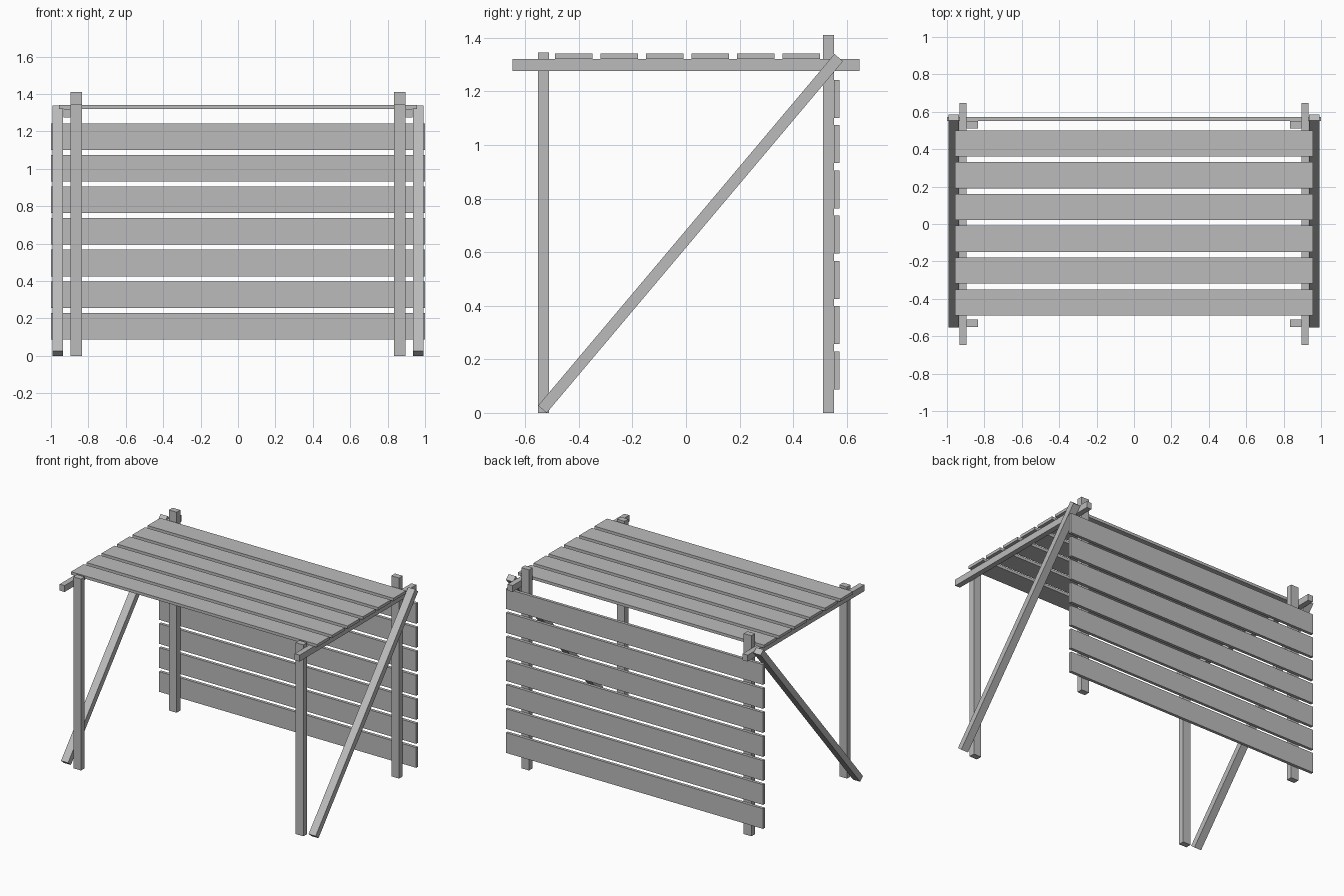
import bpy
from math import atan2, hypot
from mathutils import Vector

cube = bpy.data.objects.get("Cube")
if cube:
    bpy.data.objects.remove(cube, do_unlink=True)

# One plain grey for all the timber
grey = bpy.data.materials.new("timber_grey")
grey.use_nodes = True
colour = (0.5, 0.5, 0.5, 1)
grey.diffuse_color = colour
grey.node_tree.nodes["Principled BSDF"].inputs["Base Color"].default_value = colour


def beam(name, centre, size, tilt=0):
    """Rectangular timber, optionally tilted about the x axis."""
    bpy.ops.mesh.primitive_cube_add(size=1, location=centre)
    ob = bpy.context.object
    ob.name = name
    ob.scale = size
    bpy.ops.object.transform_apply(location=False, rotation=False, scale=True)
    ob.rotation_euler.x = tilt
    ob.data.materials.append(grey)
    return ob


POST_Y = 0.531
FRONT_H, BACK_H = 1.346, 1.41

# Diagonal brace centre line, from front foot to back top
foot = Vector((0, -0.536, 0.0135))
head = Vector((0, 0.570, 1.326))
run = head - foot
mid = (foot + head) / 2

for side, s in (("left", 1), ("right", -1)):
    # Posts
    beam(side + "_front_post", (s * 0.865, -POST_Y, FRONT_H / 2), (0.06, 0.041, FRONT_H))
    beam(side + "_back_post", (s * 0.865, POST_Y, BACK_H / 2), (0.06, 0.041, BACK_H))
    # Rail carrying the roof slats
    beam(side + "_rail", (s * 0.914, 0, 1.298), (0.038, 1.296, 0.045))
    # Diagonal brace
    beam(side + "_brace", (s * 0.963, mid.y, mid.z),
         (0.055, hypot(run.y, run.z), 0.042), atan2(run.z, run.y))

# Roof slats
for i in range(6):
    beam(f"roof_slat_{i + 1}", (0, -0.419 + 0.17 * i, 1.331), (1.912, 0.14, 0.02))

# Back wall slats
for i in range(7):
    beam(f"back_slat_{i + 1}", (0, 0.562, 0.159 + 0.1688 * i), (2.0, 0.021, 0.142))
